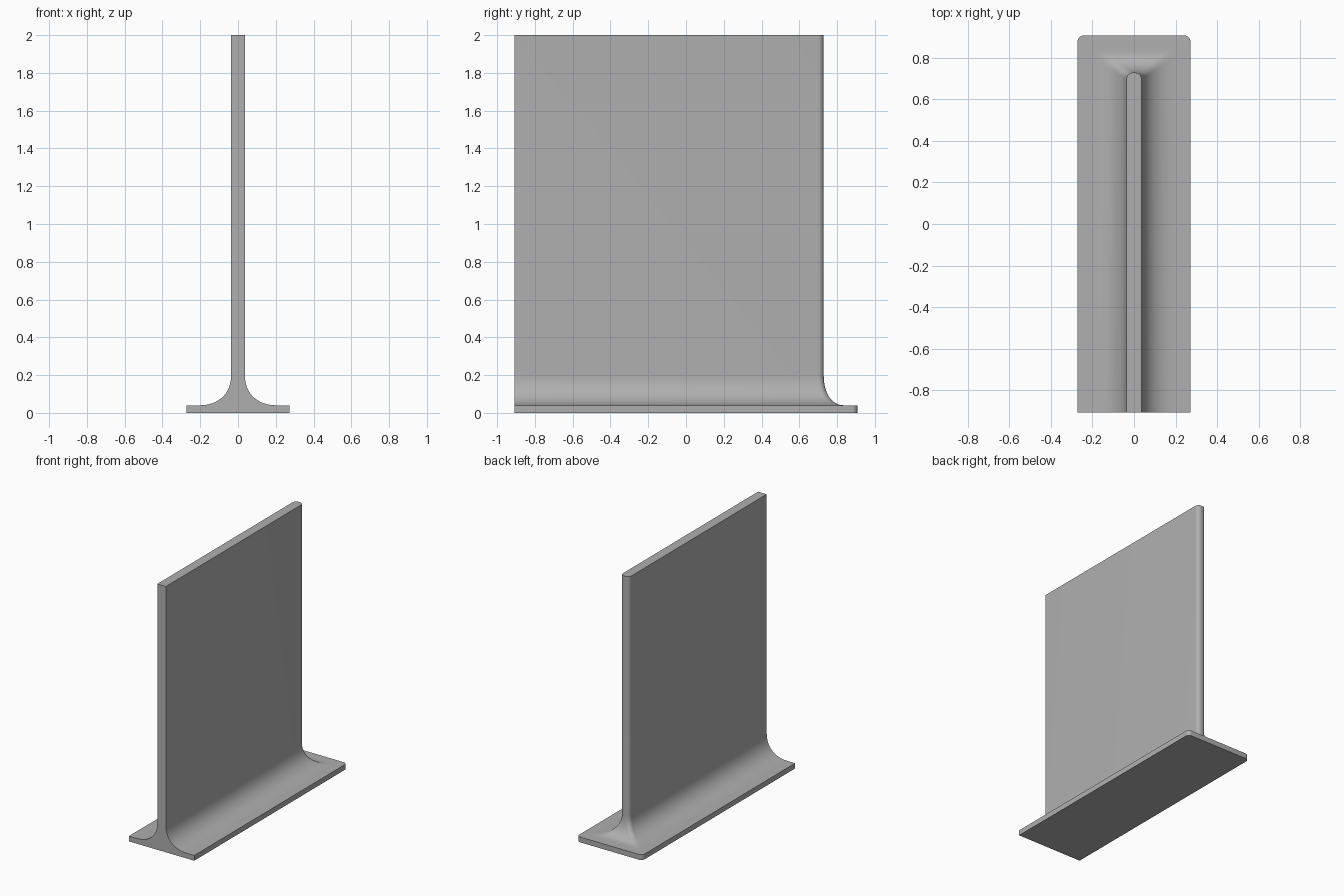
import bpy, bmesh, math

if "Cube" in bpy.data.objects:
    bpy.data.objects.remove(bpy.data.objects["Cube"])

FRONT = -0.908   # flat front end
SEG = 8          # segments per rounded back corner
STEPS = 16       # segments along the fillet
POWER = 0.88     # below 1 pulls the fillet curve tighter into its corner


def outline(half_w, back, r):
    """Closed U-shaped outline: square at the front, rounded at the back."""
    pts = [(half_w, FRONT)]
    for side in (1, -1):
        arc = []
        for i in range(SEG + 1):
            a = math.pi / 2 * i / SEG
            arc.append((side * (half_w - r + r * math.cos(a)), back - r + r * math.sin(a)))
        pts += arc if side == 1 else arc[::-1]
    pts.append((-half_w, FRONT))
    return pts


# Foot plate
levels = [(0.272, 0.908, 0.03, 0.0), (0.272, 0.908, 0.03, 0.04)]

# Flared fillet from plate to wall
for i in range(STEPS + 1):
    a = math.pi / 2 * i / STEPS
    out = 1 - math.sin(a) ** POWER
    up = 1 - max(math.cos(a), 0.0) ** POWER
    levels.append((0.036 + 0.175 * out, 0.729 + 0.112 * out, 0.03, 0.04 + 0.165 * up))

# Upright wall
levels.append((0.036, 0.729, 0.03, 2.0))

# Loft the outlines into one solid
bm = bmesh.new()
rings = [[bm.verts.new((x, y, z)) for x, y in outline(w, b, r)] for w, b, r, z in levels]
for lo, hi in zip(rings, rings[1:]):
    n = len(lo)
    for i in range(n):
        j = (i + 1) % n
        bm.faces.new((lo[i], lo[j], hi[j], hi[i]))
bm.faces.new(rings[0][::-1])
bm.faces.new(rings[-1])
bmesh.ops.recalc_face_normals(bm, faces=bm.faces)

mesh = bpy.data.meshes.new("flared_wall_stand")
bm.to_mesh(mesh)
bm.free()
stand = bpy.data.objects.new("flared_wall_stand", mesh)
bpy.context.collection.objects.link(stand)

# Dark grey material
grey = bpy.data.materials.new("dark_grey")
grey.diffuse_color = (0.43, 0.43, 0.43, 1)
grey.use_nodes = True
grey.node_tree.nodes["Principled BSDF"].inputs["Base Color"].default_value = grey.diffuse_color
mesh.materials.append(grey)

bpy.context.view_layer.objects.active = stand
stand.select_set(True)
bpy.ops.object.shade_smooth_by_angle(angle=math.radians(35))
